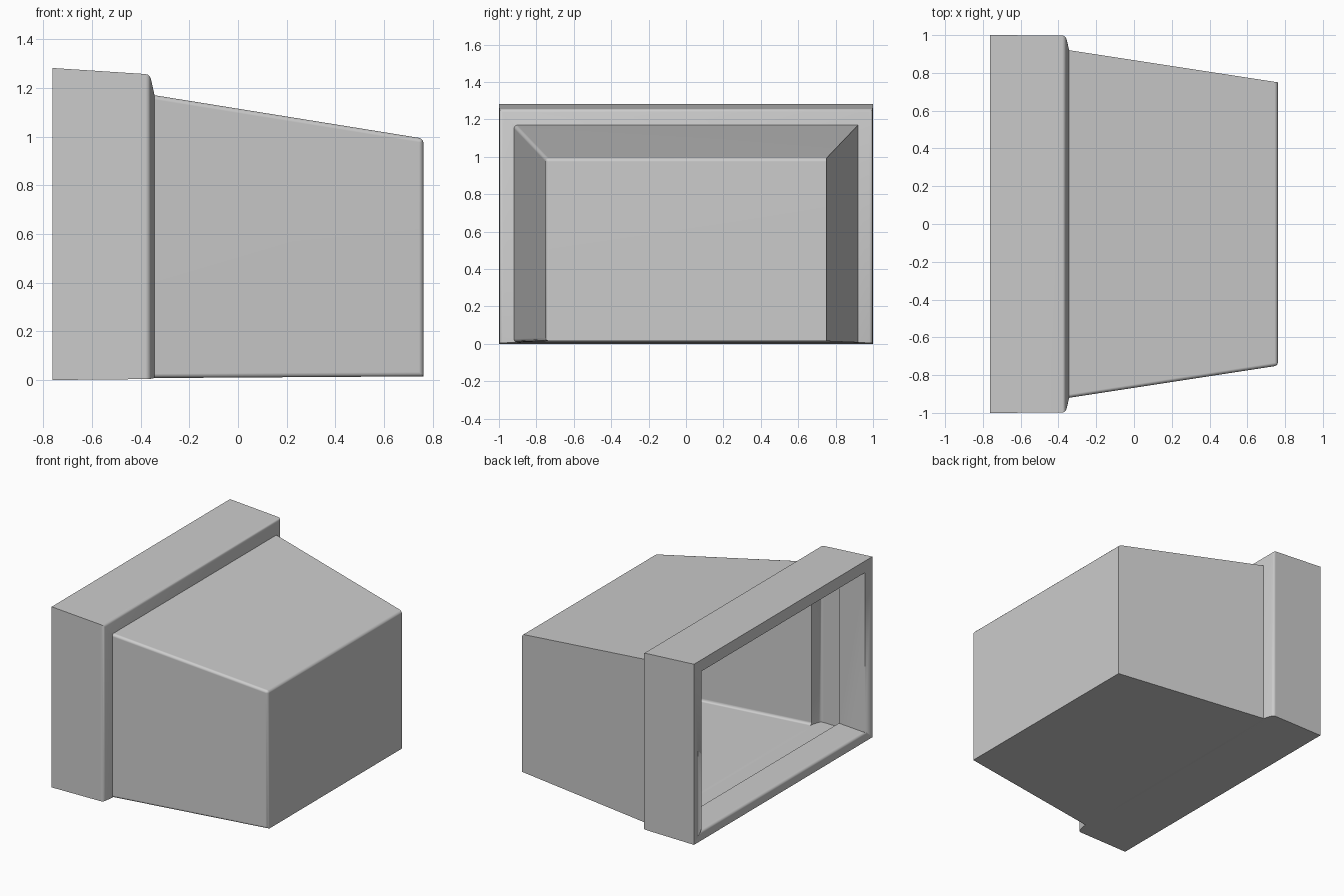
import bpy, bmesh

if "Cube" in bpy.data.objects:
    bpy.data.objects.remove(bpy.data.objects["Cube"])

# Thin shell as one run of rectangular sections, from the folded-in lip,
# around the mouth and along the outside: (x, half width, bottom z, top z)
SECTIONS = [
    (-0.56, 0.915, 0.078, 1.2),    # lip, inner end
    (-0.763, 0.915, 0.066, 1.2),   # opening
    (-0.763, 1.0, 0.0, 1.282),     # rim mouth
    (-0.362, 0.998, 0.004, 1.256), # rim shoulder
    (-0.343, 0.92, 0.008, 1.17),   # step down to the body
    (0.762, 0.75, 0.015, 0.992),   # closed end
]


def add_ring(bm, section):
    x, w, z0, z1 = section
    return [bm.verts.new(p) for p in
            ((x, -w, z0), (x, w, z0), (x, w, z1), (x, -w, z1))]


def bridge(bm, a, b):
    for i in range(4):
        j = (i + 1) % 4
        bm.faces.new((a[i], a[j], b[j], b[i]))


bm = bmesh.new()
rings = [add_ring(bm, s) for s in SECTIONS]
for a, b in zip(rings, rings[1:]):
    bridge(bm, a, b)
bm.faces.new(rings[-1])  # closed end wall
lip, opening, mouth, shoulder, body, end = rings

# Soft edges: rim shoulder, closed end, body edges on the front side, opening sill
soft = [(shoulder[1], shoulder[2])]
for r in (shoulder, end):
    soft += [(r[2], r[3]), (r[3], r[0])]
soft += [(body[k], end[k]) for k in (0, 3)]
soft += [(opening[0], opening[1])]
bmesh.ops.bevel(bm, geom=[bm.edges.get(pair) for pair in soft], offset=0.018,
                segments=3, profile=0.5, affect='EDGES', clamp_overlap=True)

mesh = bpy.data.meshes.new("tapered_housing")
bm.to_mesh(mesh)
bm.free()
housing = bpy.data.objects.new("tapered_housing", mesh)
bpy.context.collection.objects.link(housing)

# Smooth the rounded edges while the panels stay flat
bpy.context.view_layer.objects.active = housing
housing.select_set(True)
bpy.ops.object.shade_smooth_by_angle(angle=0.7)
normals = housing.modifiers.new("flat_panels", 'WEIGHTED_NORMAL')
normals.keep_sharp = True
